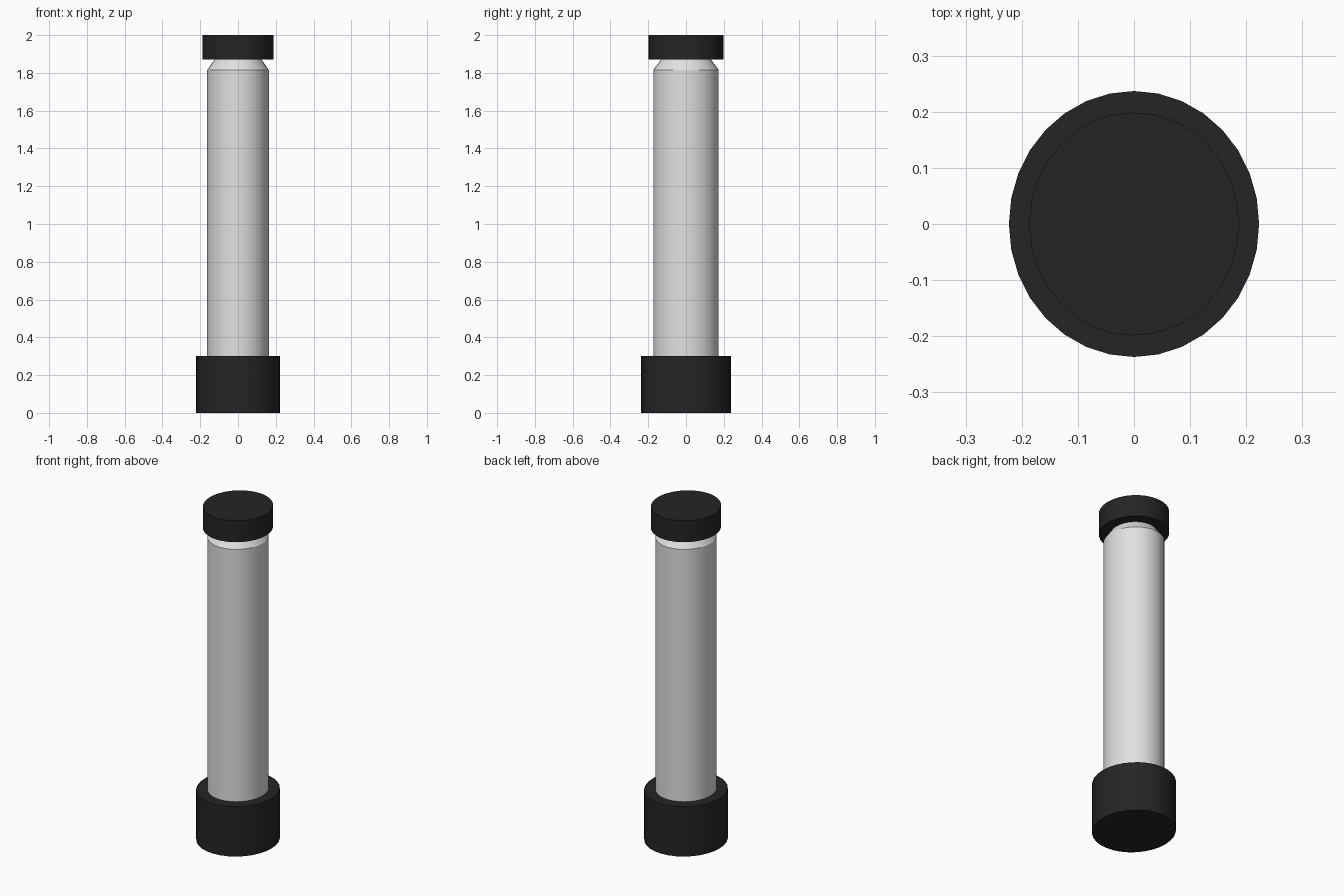
import bpy, bmesh, math

if "Cube" in bpy.data.objects:
    bpy.data.objects.remove(bpy.data.objects["Cube"])

SEG = 32
RATIO = 0.237 / 0.223  # slightly deeper than wide

def material(name, value):
    m = bpy.data.materials.new(name)
    m.diffuse_color = (value, value, value, 1)
    m.use_nodes = True
    m.node_tree.nodes["Principled BSDF"].inputs["Base Color"].default_value = m.diffuse_color
    return m

black = material("matte black", 0.018)
white = material("pale grey", 0.75)

def lathe(name, profile, mat):
    """Closed oval solid from (x radius, z) rings, bottom to top."""
    bm = bmesh.new()
    rings = []
    for r, z in profile:
        rings.append([bm.verts.new((r * math.cos(2 * math.pi * i / SEG),
                                    r * RATIO * math.sin(2 * math.pi * i / SEG), z))
                      for i in range(SEG)])
    for a, b in zip(rings, rings[1:]):
        for i in range(SEG):
            j = (i + 1) % SEG
            bm.faces.new((a[i], a[j], b[j], b[i]))
    bm.faces.new(rings[0][::-1])
    bm.faces.new(rings[-1])
    me = bpy.data.meshes.new(name)
    bm.to_mesh(me)
    bm.free()
    ob = bpy.data.objects.new(name, me)
    bpy.context.collection.objects.link(ob)
    me.materials.append(mat)
    bpy.ops.object.select_all(action='DESELECT')
    bpy.context.view_layer.objects.active = ob
    ob.select_set(True)
    bpy.ops.object.shade_smooth_by_angle(angle=math.radians(30))
    return ob

# wide foot collar
lathe("base", [(0.223, 0.0), (0.223, 0.3)], black)
# tube with a tapered shoulder running up into the cap
lathe("tube", [(0.163, 0.295), (0.163, 1.815), (0.123, 1.873)], white)
# top cap
lathe("cap", [(0.187, 1.87), (0.187, 2.0)], black)
